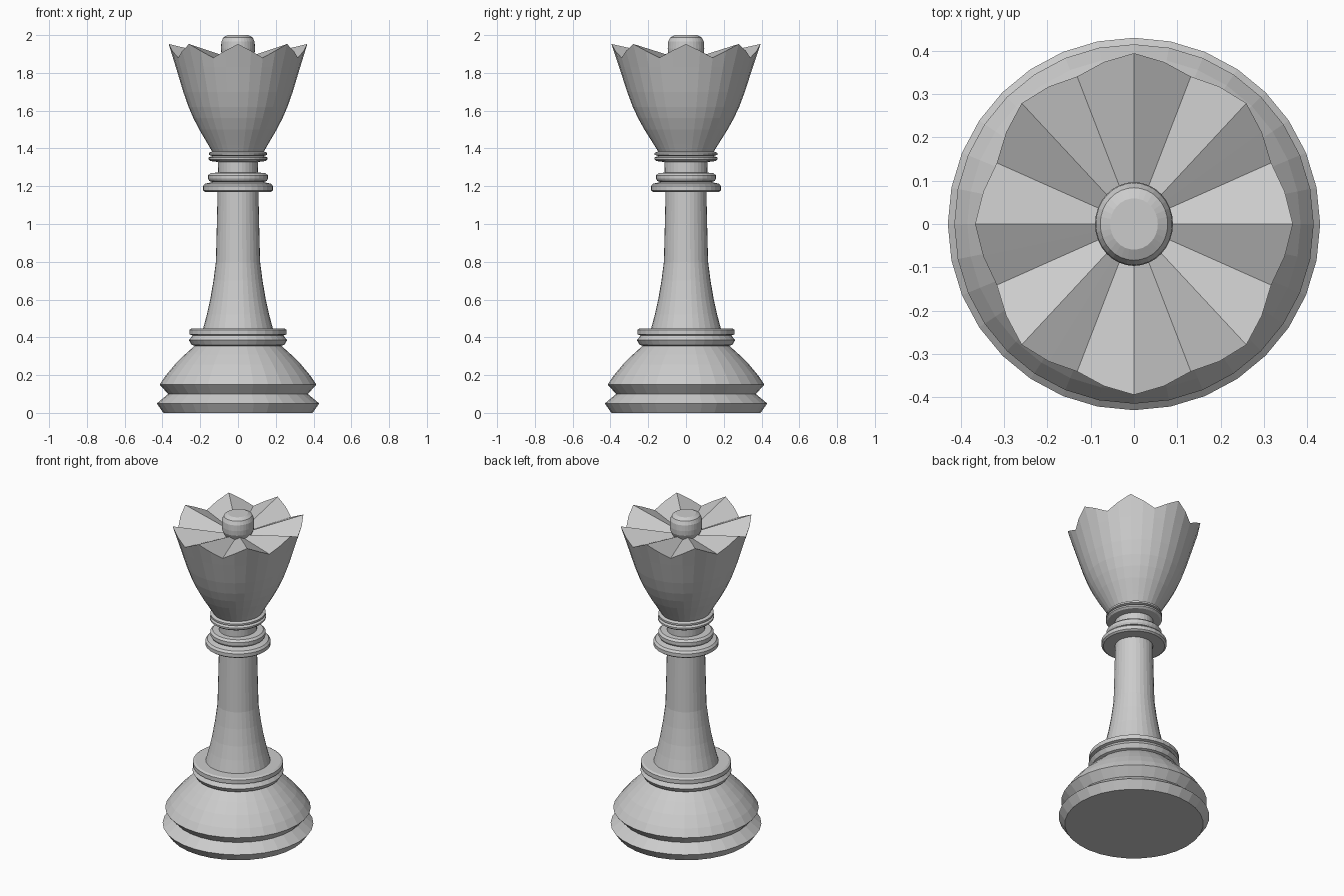
import bpy, bmesh
from math import cos, sin, pi

if "Cube" in bpy.data.objects:
    bpy.data.objects.remove(bpy.data.objects["Cube"])

SIDES = 32


def ring(bm, r, z, sy=1.0):
    """Ring of vertices; z and r may be functions of the vertex index."""
    return [bm.verts.new((r * cos(2 * pi * k / SIDES), sy * r * sin(2 * pi * k / SIDES), z))
            for k in range(SIDES)]


def bridge(bm, a, b):
    for k in range(SIDES):
        j = (k + 1) % SIDES
        bm.faces.new((a[k], a[j], b[j], b[k]))


def finish(bm, name):
    bmesh.ops.recalc_face_normals(bm, faces=bm.faces)
    mesh = bpy.data.meshes.new(name)
    bm.to_mesh(mesh)
    bm.free()
    bpy.context.collection.objects.link(bpy.data.objects.new(name, mesh))


def lathe(name, profile, sy=1.0):
    """Closed turned part from (radius, height) pairs, bottom to top."""
    bm = bmesh.new()
    rings = [ring(bm, r, z, sy) for r, z in profile]
    for a, b in zip(rings, rings[1:]):
        bridge(bm, a, b)
    bm.faces.new(rings[0][::-1])
    bm.faces.new(rings[-1])
    finish(bm, name)


# Stepped foot with domed upper part and double bead
lathe("base", [(.395, 0), (.43, .05), (.37, .10), (.415, .15), (.385, .195), (.335, .255),
               (.28, .31), (.23, .355), (.245, .36), (.26, .385), (.24, .41),
               (.257, .415), (.257, .44), (.245, .447)])

# Flared column
lathe("column", [(.185, .445), (.165, .52), (.147, .60), (.13, .70), (.117, .80),
                 (.112, 1.0), (.108, 1.175)])

# Wide collar with smaller bead on top, running into the neck
lathe("collar", [(.175, 1.17), (.186, 1.178), (.186, 1.2), (.175, 1.213), (.135, 1.222),
                 (.152, 1.228), (.158, 1.24), (.158, 1.258), (.145, 1.27), (.108, 1.272)])

# Slightly oval neck and upper ring
SY = 1.075
lathe("neck", [(.105, 1.265), (.106, 1.33)], SY)
lathe("upper_ring", [(.105, 1.328), (.145, 1.333), (.156, 1.342), (.156, 1.352), (.135, 1.36),
                     (.154, 1.366), (.154, 1.377), (.135, 1.385)], SY)

# Crown cup with eight points and a pleated top
bm = bmesh.new()
cup = [(.135, 1.38), (.158, 1.42), (.205, 1.50), (.236, 1.56), (.262, 1.62),
       (.29, 1.70), (.311, 1.77), (.329, 1.83)]
rings = [ring(bm, r, z, SY) for r, z in cup]
rim = ring(bm, 1, 0, SY)
for k, v in enumerate(rim):
    t = abs(k % 4 - 2) / 2          # 1 at points, 0 at notches
    r = .343 + .024 * t
    v.co = (v.co.x * r, v.co.y * r, 1.88 + .073 * t)
rings.append(rim)
for a, b in zip(rings, rings[1:]):
    bridge(bm, a, b)
bm.faces.new(rings[0][::-1])
centre = bm.verts.new((0, 0, 1.865))
for k in range(SIDES):
    bm.faces.new((rim[k], rim[(k + 1) % SIDES], centre))
finish(bm, "crown")

# Rounded finial
lathe("finial", [(.055, 1.85), (.075, 1.87), (.088, 1.90), (.09, 1.93), (.088, 1.965),
                 (.078, 1.987), (.055, 2.0)], SY)
